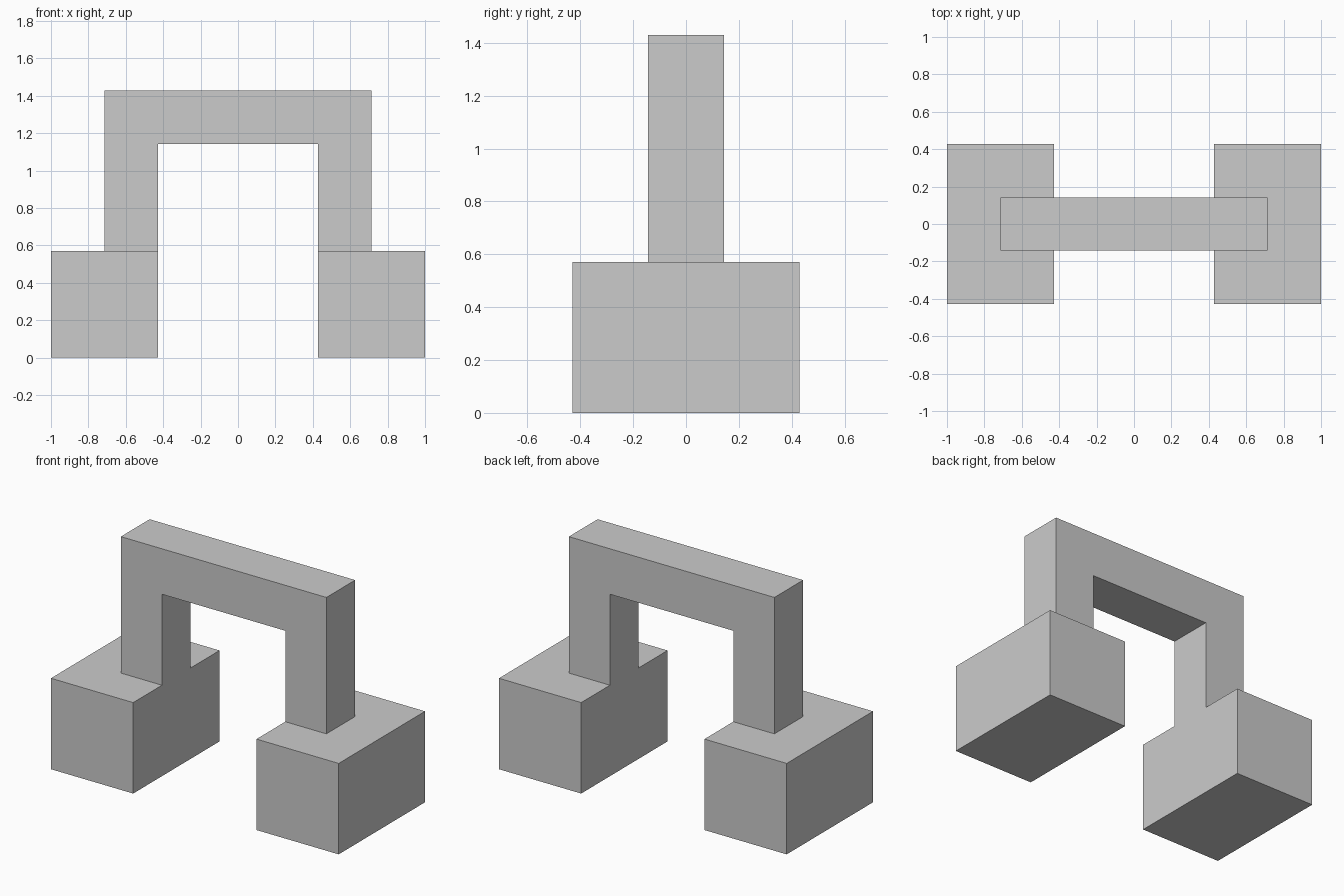
import bpy
import bmesh

cube = bpy.data.objects.get("Cube")
if cube:
    bpy.data.objects.remove(cube, do_unlink=True)

U = 2 / 14  # the whole model sits on a grid of 14 units across

grey = bpy.data.materials.new("plain_grey")
grey.use_nodes = True
colour = (0.6, 0.6, 0.6, 1)
grey.diffuse_color = colour
grey.node_tree.nodes["Principled BSDF"].inputs["Base Color"].default_value = colour


def extrude_profile(name, profile, half_depth):
    """Solid made by sweeping an x-z outline along y, all in grid units."""
    bm = bmesh.new()
    face = bm.faces.new([bm.verts.new((x * U, -half_depth * U, z * U)) for x, z in profile])
    swept = bmesh.ops.extrude_face_region(bm, geom=[face])["geom"]
    verts = [g for g in swept if isinstance(g, bmesh.types.BMVert)]
    bmesh.ops.translate(bm, verts=verts, vec=(0, 2 * half_depth * U, 0))
    bmesh.ops.recalc_face_normals(bm, faces=bm.faces)
    mesh = bpy.data.meshes.new(name)
    bm.to_mesh(mesh)
    bm.free()
    mesh.materials.append(grey)
    obj = bpy.data.objects.new(name, mesh)
    bpy.context.collection.objects.link(obj)
    return obj


# Two foot blocks
for name, side in (("left_foot", 1), ("right_foot", -1)):
    extrude_profile(name, [(side * x, z) for x, z in ((3, 0), (7, 0), (7, 4), (3, 4))], 3)

# Square arch standing on the feet, flush with their inner faces
half = [(5, 4), (5, 10)]
inner = [(3, 8), (3, 4)]
right_half = [(-x, z) for x, z in reversed(half)]
right_inner = [(-x, z) for x, z in reversed(inner)]
extrude_profile("arch", half + right_half + right_inner + inner, 1)
